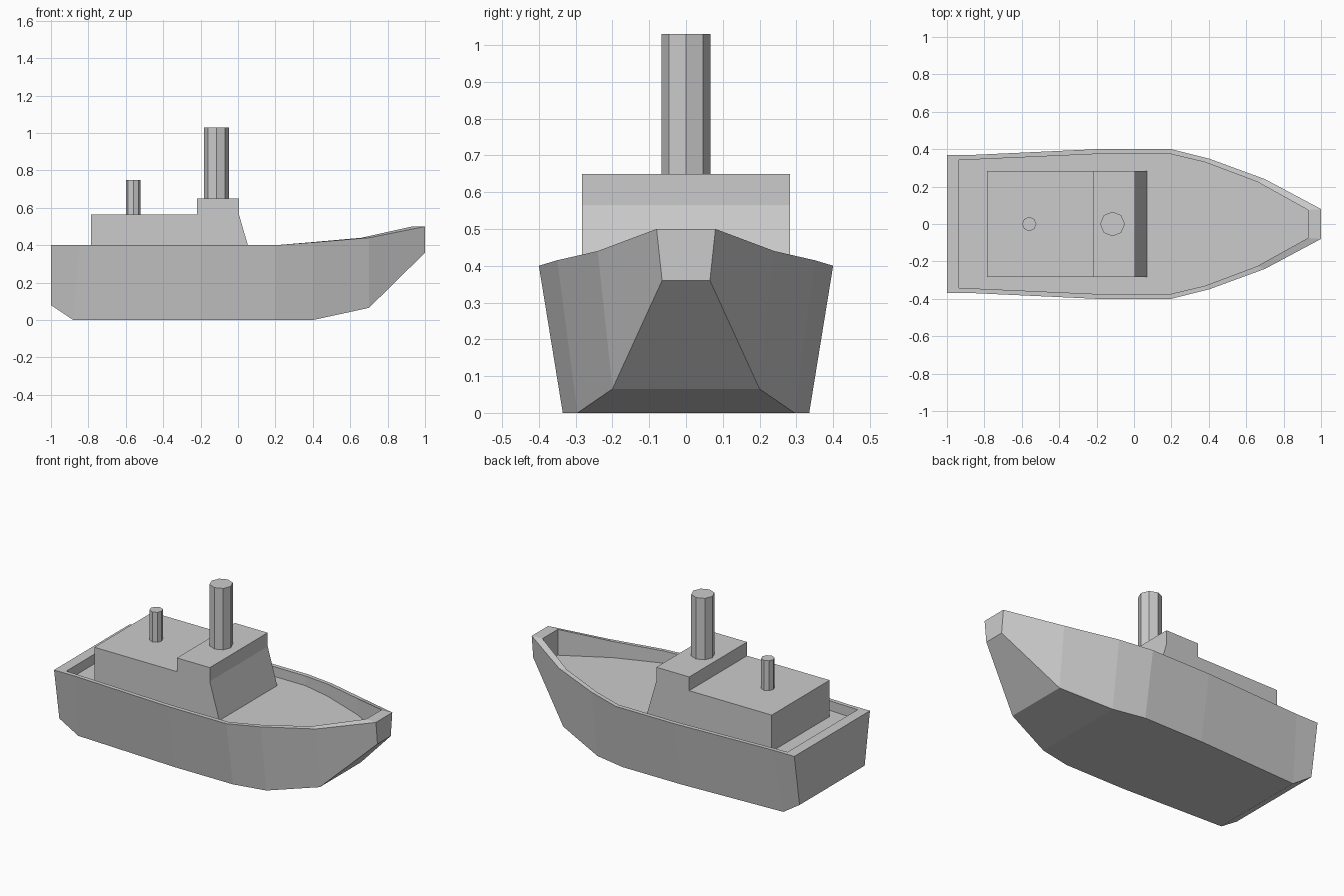
import bpy, bmesh
from math import radians

if "Cube" in bpy.data.objects:
    bpy.data.objects.remove(bpy.data.objects["Cube"])

DECK_Z = 0.34


def make_object(name, bm):
    bmesh.ops.recalc_face_normals(bm, faces=bm.faces)
    mesh = bpy.data.meshes.new(name)
    bm.to_mesh(mesh)
    bm.free()
    obj = bpy.data.objects.new(name, mesh)
    bpy.context.collection.objects.link(obj)
    return obj


def ring(bm, points):
    """Closed loop: starboard from stern to bow, then mirrored back along port."""
    starboard = [bm.verts.new((x, -y, z)) for x, y, z in points]
    port = [bm.verts.new((x, y, z)) for x, y, z in points]
    return starboard + port[::-1]


def funnel(name, x, radius, z0, z1):
    bpy.ops.mesh.primitive_cylinder_add(vertices=8, radius=radius, depth=z1 - z0,
                                        location=(x, 0, (z0 + z1) / 2))
    bpy.context.object.name = name


# Hull stations, stern to bow: (x, half width, z)
keel = [(-1, .318, .08), (-.88, .305, 0), (-.2, .335, 0), (.2, .335, 0),
        (.4, .295, 0), (.7, .2, .065), (1, .065, .36)]
rim = [(-1, .37, .4), (-.85, .37, .4), (-.2, .4, .4), (.2, .4, .4),
       (.4, .35, .415), (.7, .24, .44), (1, .08, .5)]
inner = [(-.935, .343, .4), (-.85, .345, .4), (-.2, .374, .4), (.2, .373, .4),
         (.38, .33, .415), (.66, .225, .44), (.93, .075, .5)]
deck = [(x, y, DECK_Z) for x, y, z in inner]

# Hull with bulwark and sunken deck
bm = bmesh.new()
rings = [ring(bm, p) for p in (keel, rim, inner, deck)]
n = len(rings[0])
for a, b in zip(rings, rings[1:]):
    for i in range(n):
        j = (i + 1) % n
        bm.faces.new((a[i], a[j], b[j], b[i]))
bottom = rings[0]
for i in range(len(keel) - 1):
    bm.faces.new((bottom[i], bottom[i + 1], bottom[n - 2 - i], bottom[n - 1 - i]))
bm.faces.new(rings[-1])
make_object("hull", bm)

# Cabin with raised bridge, side profile extruded across the beam
profile = [(-.785, DECK_Z), (.07, DECK_Z), (.005, .565), (.005, .65),
           (-.22, .65), (-.22, .565), (-.785, .565)]
bm = bmesh.new()
side = bm.faces.new([bm.verts.new((x, -.283, z)) for x, z in profile])
ext = bmesh.ops.extrude_face_region(bm, geom=[side], use_keep_orig=True)
moved = [g for g in ext["geom"] if isinstance(g, bmesh.types.BMVert)]
bmesh.ops.translate(bm, verts=moved, vec=(0, .566, 0))
make_object("cabin", bm)

# Chimney and small vent pipe
funnel("chimney", -.115, .066, .65, 1.03)
funnel("vent_pipe", -.56, .038, .565, .75)
